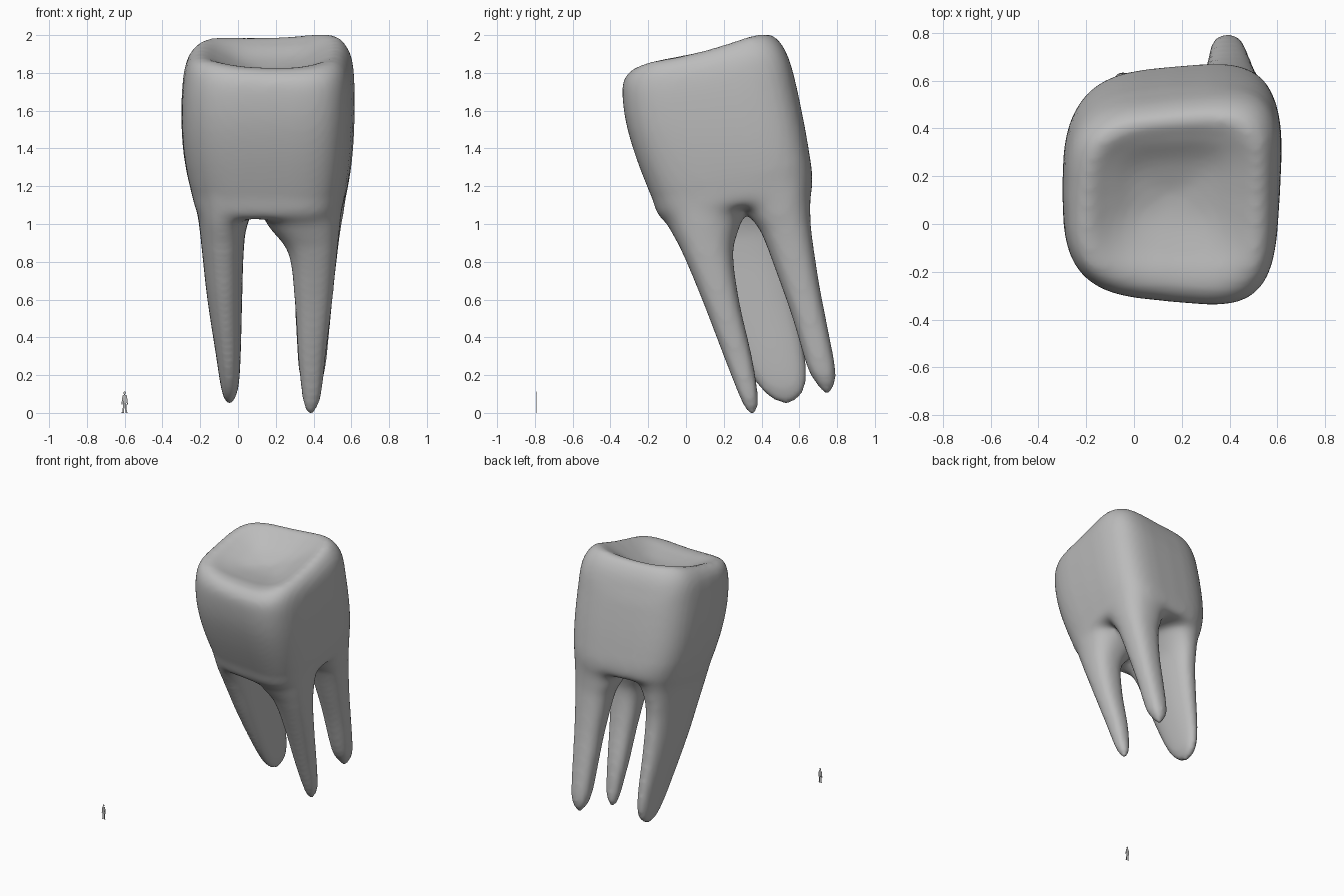
import bpy, bmesh, math
from mathutils import Matrix

cube = bpy.data.objects.get("Cube")
if cube:
    bpy.data.objects.remove(cube, do_unlink=True)

grey = bpy.data.materials.new("plain_grey")
grey.use_nodes = True
grey.diffuse_color = (0.5, 0.5, 0.5, 1)
grey.node_tree.nodes["Principled BSDF"].inputs["Base Color"].default_value = (0.5, 0.5, 0.5, 1)


def catmull(a, b, c, d, t):
    return 0.5 * (2 * b + (c - a) * t + (2 * a - 5 * b + 4 * c - d) * t * t
                  + (3 * b - a - 3 * c + d) * t ** 3)


def resample(rows, steps=6):
    """Smooth a list of section rows into many in-between rows."""
    padded = [rows[0]] + rows + [rows[-1]]
    out = []
    for i in range(len(rows) - 1):
        for s in range(steps):
            out.append([catmull(*vals, s / steps) for vals in zip(*padded[i:i + 4])])
    return out + [list(rows[-1])]


def saddle(x, y, z):
    """Height change of the chewing surface: dipped middle, twisted corners."""
    ramp = min(1, max(0, (z - 1.72) / 0.1))
    across = 0.03 * (((x - 0.16) / 0.35) ** 2 - 0.55)
    along = -0.018 * max(0, 1 - ((y - 0.08) / 0.26) ** 2)
    return ramp * (across + along + 0.08 * (x - 0.16) * (y - 0.1))


def loft(bm, rows, power, skew=0.0, shear=0.0, sides=48):
    """Loft rounded sections given as left, right, front, back, z front, z back."""
    rings = []
    for xl, xr, yf, yb, zf, zb in resample(rows):
        ring = []
        for k in range(sides):
            a = 2 * math.pi * k / sides
            u = math.copysign(abs(math.cos(a)) ** (2 / power), math.cos(a))
            v = math.copysign(abs(math.sin(a)) ** (2 / power), math.sin(a))
            x = (xl + xr) / 2 + u * (xr - xl) / 2
            x += shear * (max(u, 0) * v + max(-u, 0) * v * v) * (xr - xl)
            y = (yf + yb) / 2 + v * (1 + skew * u) * (yb - yf) / 2
            z = zf + (zb - zf) * (v + 1) / 2
            ring.append(bm.verts.new((x, y, z + saddle(x, y, z))))
        rings.append(ring)
    for low, high in zip(rings, rings[1:]):
        for k in range(sides):
            n = (k + 1) % sides
            bm.faces.new((low[k], low[n], high[n], high[k]))
    bm.faces.new(rings[0][::-1])
    bm.faces.new(rings[-1])


def add_object(bm, name):
    bmesh.ops.recalc_face_normals(bm, faces=bm.faces)
    mesh = bpy.data.meshes.new(name)
    bm.to_mesh(mesh)
    bm.free()
    mesh.materials.append(grey)
    obj = bpy.data.objects.new(name, mesh)
    bpy.context.collection.objects.link(obj)
    return obj


def root(bm, sections, tip):
    """Root from (z, left, right, front, back) sections down to a blunt tip."""
    x, y, z = tip
    e = 0.012
    rows = [(xl, xr, yf, yb, h, h) for h, xl, xr, yf, yb in sections]
    rows.append((x - e, x + e, y - e, y + e, z, z))
    loft(bm, rows[::-1], 2.4)


tooth = bmesh.new()

# Crown: neck, bulging sides, rim and sunken chewing surface
loft(tooth, [
    (0.0, 0.36, 0.1, 0.45, 1.08, 1.15),
    (-0.205, 0.54, -0.11, 0.63, 1.02, 1.15),
    (-0.25, 0.575, -0.17, 0.66, 1.14, 1.22),
    (-0.288, 0.6, -0.255, 0.64, 1.36, 1.38),
    (-0.3, 0.61, -0.308, 0.6, 1.55, 1.6),
    (-0.29, 0.605, -0.325, 0.55, 1.72, 1.82),
    (-0.255, 0.57, -0.298, 0.5, 1.805, 1.945),
    (-0.19, 0.51, -0.24, 0.435, 1.84, 2.003),
    (-0.1, 0.42, -0.12, 0.355, 1.84, 1.965),
    (0.0, 0.32, 0.0, 0.26, 1.84, 1.905),
    (0.12, 0.2, 0.08, 0.14, 1.845, 1.855),
], 3.8, skew=0.09, shear=0.03)

# Front root
root(tooth, [
    (1.15, 0.1, 0.55, -0.13, 0.33),
    (1.0, 0.15, 0.543, -0.1, 0.29),
    (0.85, 0.265, 0.525, -0.02, 0.25),
    (0.6, 0.3, 0.5, 0.085, 0.28),
    (0.3, 0.318, 0.464, 0.2, 0.348),
    (0.12, 0.336, 0.444, 0.27, 0.378),
    (0.04, 0.35, 0.424, 0.305, 0.38),
    (0.01, 0.364, 0.406, 0.325, 0.372),
], (0.385, 0.35, -0.005))

# Broad side root
root(tooth, [
    (1.15, -0.23, 0.12, -0.13, 0.59),
    (1.0, -0.207, 0.05, -0.075, 0.56),
    (0.85, -0.19, 0.03, 0.01, 0.55),
    (0.6, -0.162, 0.022, 0.13, 0.58),
    (0.3, -0.116, 0.014, 0.285, 0.63),
    (0.15, -0.093, 0.004, 0.38, 0.632),
    (0.08, -0.075, -0.015, 0.45, 0.595),
], (-0.045, 0.53, 0.05))

# Back root
root(tooth, [
    (1.2, 0.18, 0.58, 0.28, 0.66),
    (1.05, 0.22, 0.56, 0.33, 0.66),
    (0.95, 0.265, 0.54, 0.4, 0.665),
    (0.7, 0.295, 0.51, 0.495, 0.702),
    (0.5, 0.305, 0.49, 0.565, 0.74),
    (0.25, 0.32, 0.464, 0.64, 0.788),
    (0.16, 0.34, 0.44, 0.688, 0.787),
], (0.39, 0.748, 0.102))

# Fuse the crown and roots into one smooth skin
tooth_obj = add_object(tooth, "molar_tooth")
remesh = tooth_obj.modifiers.new("fuse", "REMESH")
remesh.mode = "VOXEL"
remesh.voxel_size = 0.018
smooth = tooth_obj.modifiers.new("soften", "SMOOTH")
smooth.factor = 0.5
smooth.iterations = 6
bpy.context.view_layer.objects.active = tooth_obj
tooth_obj.select_set(True)
for name in ("fuse", "soften"):
    bpy.ops.object.modifier_apply(modifier=name)

# Extra softening along the sloping neck, fading out above and below
skin = bmesh.new()
skin.from_mesh(tooth_obj.data)
offset = {v: abs(v.co.z - 1.04 - 0.2 * (v.co.y - 0.1)) for v in skin.verts}
ROUNDS = 20
for i in range(ROUNDS):
    band = 0.06 + 0.12 * i / ROUNDS
    bmesh.ops.smooth_vert(skin, verts=[v for v in skin.verts if offset[v] < band], factor=0.5,
                          use_axis_x=True, use_axis_y=True, use_axis_z=True)
skin.to_mesh(tooth_obj.data)
skin.free()
tooth_obj.data.shade_smooth()

# Tiny flat standing figure used for scale
figure = bmesh.new()
FX, FY, THICK = -0.6, -0.79, 0.001


def bar(x, z, width, height, lean=0.0):
    m = (Matrix.Translation((FX + x, FY, z)) @ Matrix.Rotation(lean, 4, "Y")
         @ Matrix.Diagonal((width, THICK, height, 1)))
    bmesh.ops.create_cube(figure, size=1, matrix=m)


bar(0, 0.073, 0.018, 0.042)
bar(0, 0.096, 0.006, 0.008)
for side in (-1, 1):
    bar(side * 0.006, 0.027, 0.008, 0.054, -side * 0.08)
    bar(side * 0.012, 0.068, 0.005, 0.046, -side * 0.12)
    bar(side * 0.01, 0.002, 0.011, 0.004)
bmesh.ops.create_cone(figure, cap_ends=True, segments=12, radius1=0.007, radius2=0.007,
                      depth=THICK, matrix=Matrix.Translation((FX, FY, 0.106))
                      @ Matrix.Rotation(math.pi / 2, 4, "X"))
add_object(figure, "scale_figure")
